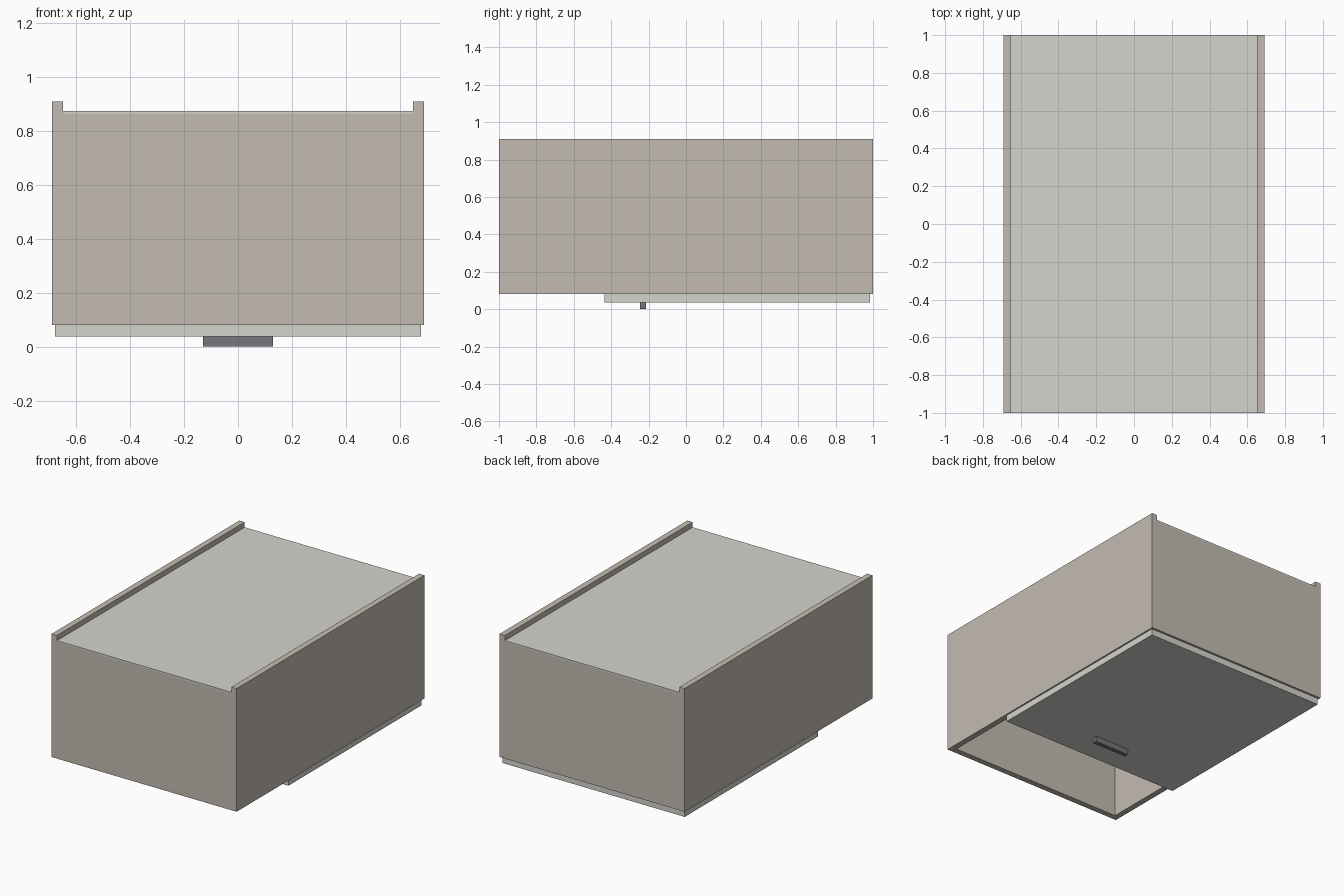
import bpy

if "Cube" in bpy.data.objects:
    bpy.data.objects.remove(bpy.data.objects["Cube"])


def material(name, rgb):
    m = bpy.data.materials.new(name)
    m.diffuse_color = (*rgb, 1)
    m.use_nodes = True
    m.node_tree.nodes["Principled BSDF"].inputs["Base Color"].default_value = m.diffuse_color
    return m


TAN = material("tan", (0.55, 0.50, 0.44))
PALE = material("pale_grey", (0.66, 0.66, 0.62))
DARK = material("dark_grey", (0.18, 0.18, 0.20))


def box(name, x, y, z, mat):
    """Box from (min, max) ranges on each axis."""
    bpy.ops.mesh.primitive_cube_add(size=1)
    o = bpy.context.object
    o.name = name
    for v in o.data.vertices:
        for i, (lo, hi) in enumerate((x, y, z)):
            v.co[i] = lo if v.co[i] < 0 else hi
    o.data.materials.append(mat)
    return o


W, L, T = 0.69, 1.0, 0.04      # half width, half length, wall thickness
BOTTOM, TOP = 0.08, 0.91
PANEL_LOW, PANEL_TOP = 0.865, 0.875

# Side walls, which rise above the panel as rails
box("left_wall", (-W, -W + T), (-L, L), (BOTTOM, TOP), TAN)
box("right_wall", (W - T, W), (-L, L), (BOTTOM, TOP), TAN)

# End walls between the sides
box("front_wall", (-W + T, W - T), (-L, -L + T), (BOTTOM, PANEL_LOW), TAN)
box("back_wall", (-W + T, W - T), (L - T, L), (BOTTOM, PANEL_LOW), TAN)

# Thin panel closing the top
box("top_panel", (-W + T, W - T), (-L, L), (PANEL_LOW, PANEL_TOP), PALE)

# Short door under the open bottom, with its pull bar
box("bottom_door", (-0.68, 0.68), (-0.435, 0.985), (0.037, BOTTOM), PALE)
box("door_handle", (-0.13, 0.13), (-0.245, -0.215), (0, 0.037), DARK)
